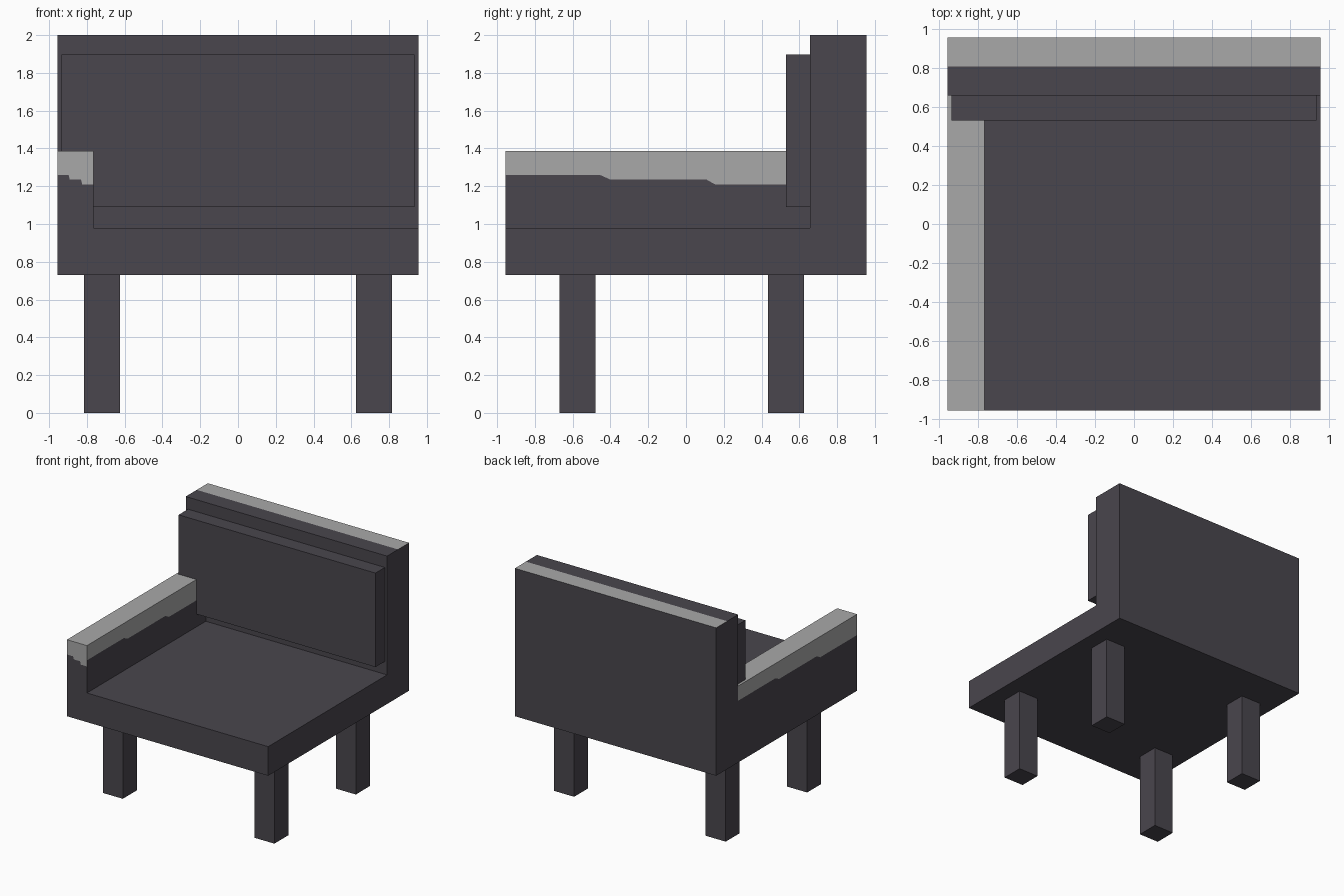
import bpy
import bmesh
from mathutils import Vector

cube = bpy.data.objects.get("Cube")
if cube:
    bpy.data.objects.remove(cube, do_unlink=True)


def material(name, color):
    mat = bpy.data.materials.new(name)
    mat.use_nodes = True
    mat.diffuse_color = color
    bsdf = next(n for n in mat.node_tree.nodes if n.type == "BSDF_PRINCIPLED")
    bsdf.inputs["Base Color"].default_value = color
    bsdf.inputs["Roughness"].default_value = 0.9
    return mat


DARK, LIGHT = 0, 1
materials = [material("charcoal fabric", (0.067, 0.061, 0.075, 1)),
             material("light grey trim", (0.397, 0.397, 0.397, 1))]


def finish(name, bm):
    mesh = bpy.data.meshes.new(name)
    bm.to_mesh(mesh)
    bm.free()
    for mat in materials:
        mesh.materials.append(mat)
    obj = bpy.data.objects.new(name, mesh)
    bpy.context.collection.objects.link(obj)
    return obj


def box(name, low, high):
    low, high = Vector(low), Vector(high)
    bm = bmesh.new()
    bmesh.ops.create_cube(bm, size=1)
    bmesh.ops.scale(bm, vec=high - low, verts=bm.verts)
    bmesh.ops.translate(bm, vec=(low + high) / 2, verts=bm.verts)
    return finish(name, bm)


HALF = 0.956        # half width and half depth
BASE, SEAT, TOP = 0.73, 0.98, 2.0
BACK = 0.657        # front plane of the backrest

# Seat and backrest: one L-shaped profile extruded sideways
profile = [(-HALF, BASE), (HALF, BASE), (HALF, TOP), (0.806, TOP),
           (BACK, TOP), (BACK, SEAT), (-HALF, SEAT)]
bm = bmesh.new()
side = bm.faces.new([bm.verts.new((-HALF, y, z)) for y, z in profile])
new = bmesh.ops.extrude_face_region(bm, geom=[side], use_keep_orig=True)["geom"]
bmesh.ops.translate(bm, vec=(2 * HALF, 0, 0),
                    verts=[g for g in new if isinstance(g, bmesh.types.BMVert)])
bmesh.ops.recalc_face_normals(bm, faces=bm.faces)
# Light strip along the rear half of the top
for face in bm.faces:
    center = face.calc_center_median()
    if center.z > TOP - 0.01 and center.y > 0.806:
        face.material_index = LIGHT
finish("seat_and_backrest", bm)

# Back cushion
box("back_cushion", (-0.935, 0.53, 1.09), (0.935, BACK + 0.02, 1.897))

# Armrest: each side is split along a stepped line between the two colours
ARM_TOP, INNER = 1.387, -0.766
step_line = [(0, 1.26), (0.31, 1.26), (0.345, 1.235),
             (0.66, 1.235), (0.69, 1.208), (1, 1.208)]
bm = bmesh.new()


def painted_face(points, color):
    bm.faces.new([bm.verts.new(p) for p in points]).material_index = color


def stepped_side(start, end):
    start, end = Vector(start), Vector(end)
    for (t0, z0), (t1, z1) in zip(step_line, step_line[1:]):
        a, b = start.lerp(end, t0), start.lerp(end, t1)
        for low0, low1, high0, high1, color in (
                (SEAT, SEAT, z0, z1, DARK), (z0, z1, ARM_TOP, ARM_TOP, LIGHT)):
            painted_face([(*a, low0), (*b, low1), (*b, high1), (*a, high0)], color)


corners = [(-HALF, BACK), (-HALF, -HALF), (INNER, -HALF), (INNER, BACK)]
for start, end in zip(corners, corners[1:]):
    stepped_side(start, end)
painted_face([(*c, ARM_TOP) for c in corners], LIGHT)
bmesh.ops.remove_doubles(bm, verts=bm.verts, dist=0.0001)
finish("armrest", bm)

# Four square legs
for x_name, x in (("right", -0.72), ("left", 0.72)):
    for y_name, y in (("front", -0.575), ("back", 0.53)):
        box(f"{y_name}_{x_name}_leg", (x - 0.095, y - 0.095, 0),
            (x + 0.095, y + 0.095, BASE))
